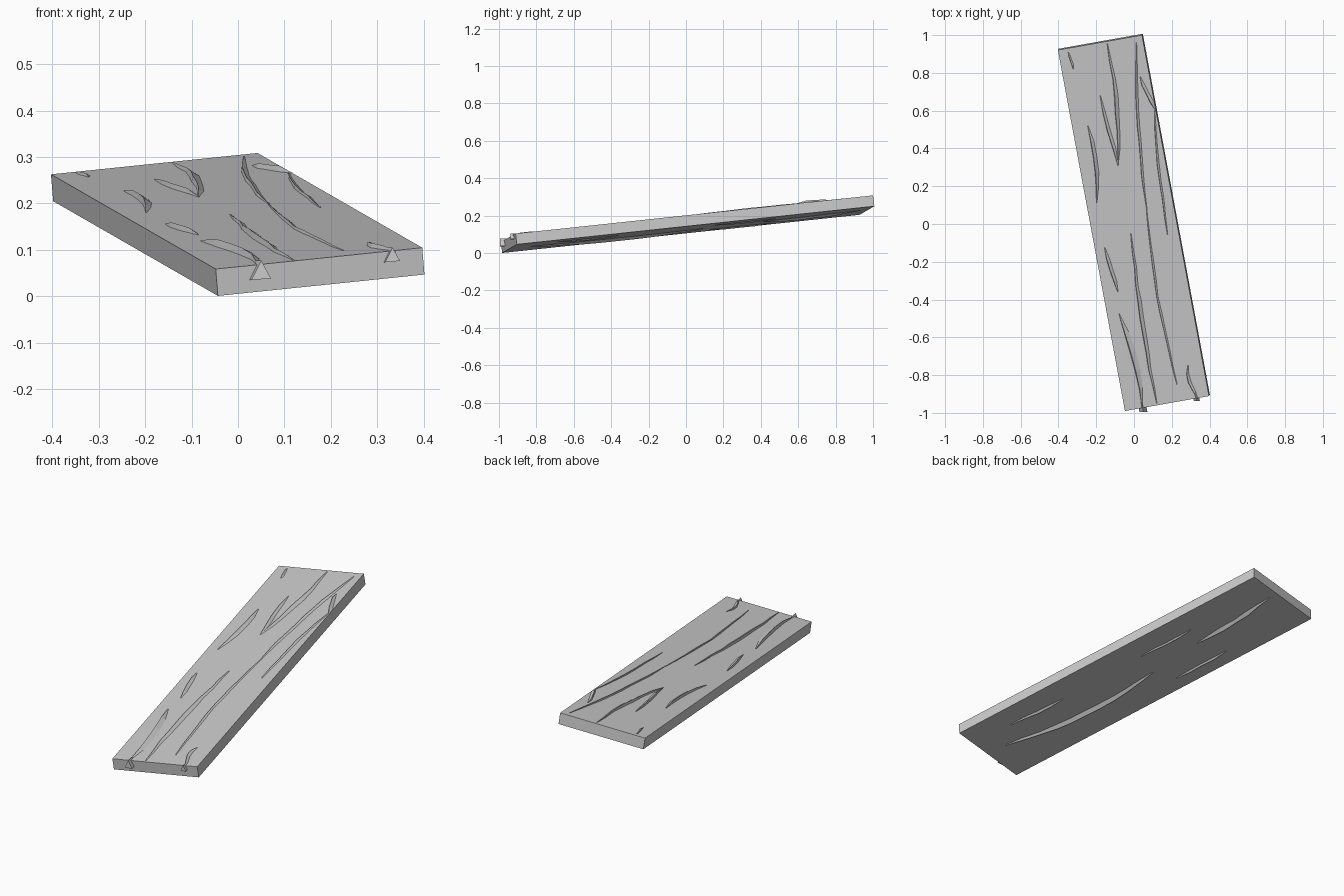
import bpy, bmesh, math, random
from mathutils import Vector

if "Cube" in bpy.data.objects:
    bpy.data.objects.remove(bpy.data.objects["Cube"])

random.seed(4)

# Plank frame: front-left top corner, short edge, long edge, normal
ORIGIN = Vector((-0.048, -0.99, 0.0585))
WIDE = Vector((0.445, 0.079, 0.046))
LONG = Vector((-0.355, 1.911, 0.204))
NORMAL = WIDE.cross(LONG).normalized()
DEPTH = NORMAL * 0.0585
SIDE = WIDE.normalized()


def loft(name, rings):
    """Closed solid through a row of equal-sided rings."""
    bm = bmesh.new()
    loops = [[bm.verts.new(p) for p in ring] for ring in rings]
    n = len(loops[0])
    for a, b in zip(loops, loops[1:]):
        for k in range(n):
            j = (k + 1) % n
            bm.faces.new((a[k], a[j], b[j], b[k]))
    bm.faces.new(loops[0])
    bm.faces.new(loops[-1])
    bmesh.ops.recalc_face_normals(bm, faces=bm.faces)
    mesh = bpy.data.meshes.new(name)
    bm.to_mesh(mesh)
    bm.free()
    ob = bpy.data.objects.new(name, mesh)
    bpy.context.collection.objects.link(ob)


def on_top(x, y):
    """Point of the plank's upper face at (x, y)."""
    d = NORMAL.x * (x - ORIGIN.x) + NORMAL.y * (y - ORIGIN.y)
    return Vector((x, y, ORIGIN.z - d / NORMAL.z))


def splinter(name, below, x0, y0, x1, y1, width, bend=0.0):
    """Jagged sliver along the grain, tapered at both ends."""
    out = -NORMAL if below else NORMAL
    steps = max(4, round(abs(y1 - y0) / 0.09))
    rings = []
    for i in range(steps + 1):
        t = i / steps
        bulge = math.sin(math.pi * t)
        w = 0.003 + width * bulge ** 0.6 * random.uniform(0.6, 1.0)
        x = x0 + (x1 - x0) * t + bend * bulge + random.uniform(-1, 1) * 0.003
        c = on_top(x, y0 + (y1 - y0) * t)
        if below:
            c -= DEPTH
        rings.append([c - SIDE * w / 2,
                      c - SIDE * w * 0.3 + out * min(0.015, w * 0.6),
                      c + SIDE * w / 2,
                      c - out * 0.006])
    loft(name, rings)


# Tilted board
base = [ORIGIN, ORIGIN + WIDE, ORIGIN + WIDE + LONG, ORIGIN + LONG]
loft("plank", [base, [p - DEPTH for p in base]])

# Raised grain on the upper face: start, end, width, bend
TOP = [
    (-.345, .91, -.32, .82, .01),
    (-.14, .955, -.083, .31, .02, .02),
    (-.18, .68, -.083, .31, .018),
    (-.245, .52, -.195, .11, .022, .02),
    (.012, .96, .067, .08, .013, -.015),
    (.067, .08, .23, -.85, .009, -.024),
    (.03, .78, .118, .6, .024),
    (.11, .6, .178, -.055, .011, -.01),
    (-.155, -.125, -.085, -.36, .025),
    (-.015, -.05, .118, -.95, .018, -.01),
    (-.08, -.475, .045, -.965, .032, .023),
    (.283, -.75, .34, -.925, .014, -.015),
]
for i, row in enumerate(TOP):
    splinter(f"top_splinter_{i + 1}", False, *row)

# Raised grain on the underside
UNDER = [
    (.15, -.836, -.054, .085, .024, -.046),
    (-.074, .407, -.125, .923, .024, -.01),
    (-.176, .122, -.233, .451, .012),
    (.237, -.692, .163, -.368, .012),
    (.076, .148, .016, .47, .012),
]
for i, row in enumerate(UNDER):
    splinter(f"underside_splinter_{i + 1}", True, *row)

# Triangular grain ends poking out of the front edge
for i, (x, y, z, size) in enumerate([(.05, -.995, .035, .042),
                                     (.333, -.938, .073, .032)]):
    tri = [Vector((x - size / 2, y, z)), Vector((x + size / 2, y, z + .003)),
           Vector((x, y, z + size))]
    loft(f"front_grain_end_{i + 1}", [tri, [p + Vector((-.01, .05, 0)) for p in tri]])
